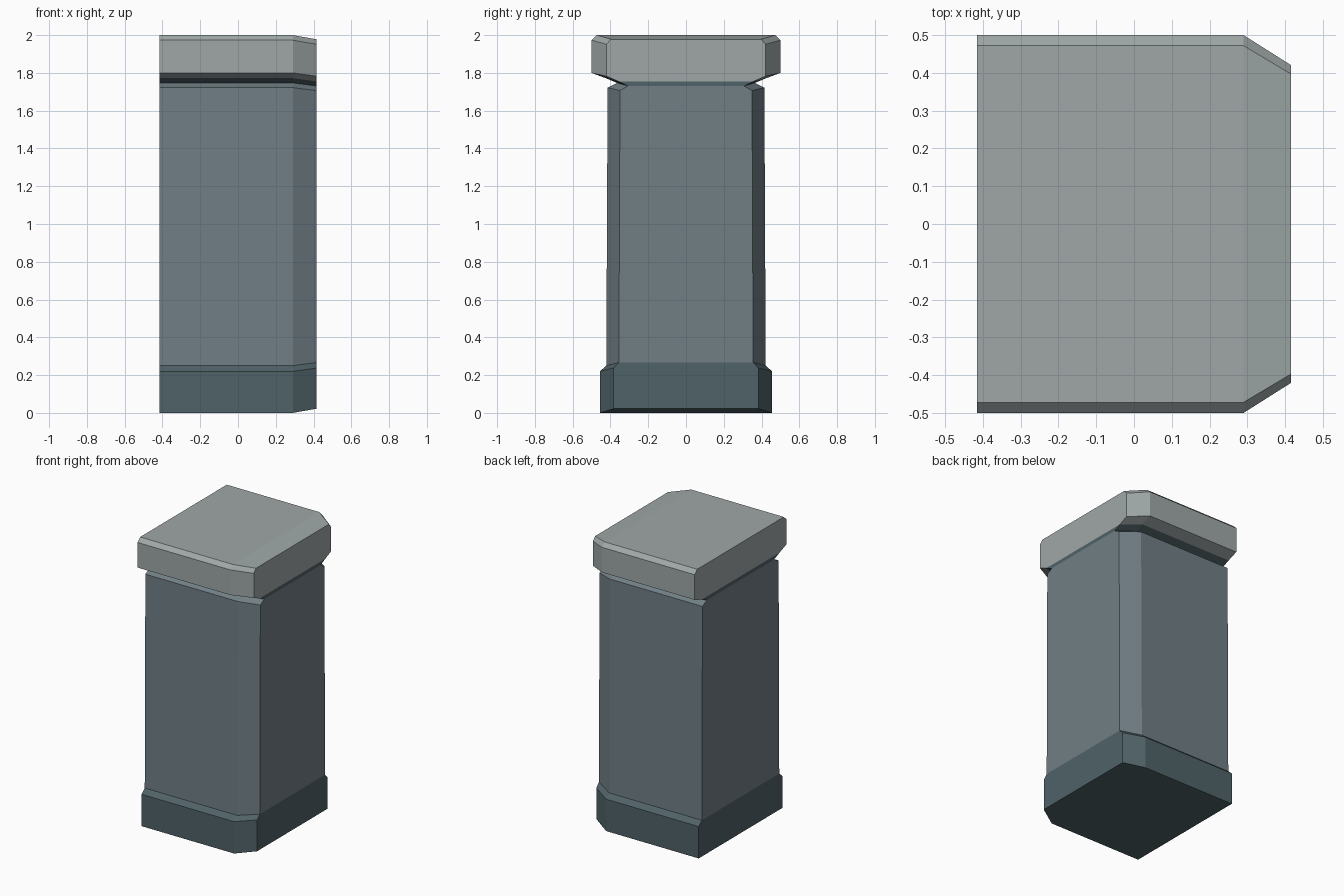
import bpy, bmesh

if "Cube" in bpy.data.objects:
    bpy.data.objects.remove(bpy.data.objects["Cube"])

# Lengthwise stations: (x, y scale, z scale about z = 1); the +x end tapers
STATIONS = [(-0.416, 1, 1), (0.29, 1, 1), (0.415, 0.842, 0.978)]


def material(name, rgb):
    m = bpy.data.materials.new(name)
    m.diffuse_color = (*rgb, 1)
    m.use_nodes = True
    m.node_tree.nodes["Principled BSDF"].inputs["Base Color"].default_value = m.diffuse_color
    return m


def wall_part(name, half, mat, close_bottom=False, close_top=False):
    """Mirror a (half width, z) profile and loft it along x."""
    outline = half + [(-y, z) for y, z in reversed(half)]
    n, h = len(outline), len(half)
    bm = bmesh.new()
    rings = [[bm.verts.new((x, y * sy, 1 + (z - 1) * sz)) for y, z in outline]
             for x, sy, sz in STATIONS]
    for a, b in zip(rings, rings[1:]):
        for i in range(n):
            # skip joints buried between stacked parts
            if (i == h - 1 and not close_top) or (i == n - 1 and not close_bottom):
                continue
            j = (i + 1) % n
            bm.faces.new((a[i], b[i], b[j], a[j]))
    bm.faces.new(rings[0])
    bm.faces.new(rings[-1][::-1])
    bmesh.ops.recalc_face_normals(bm, faces=bm.faces)
    # make sure the shell faces outward
    bm.faces.ensure_lookup_table()
    if bm.faces[-1].normal.x < 0:
        bmesh.ops.reverse_faces(bm, faces=bm.faces)
    me = bpy.data.meshes.new(name)
    bm.to_mesh(me)
    bm.free()
    me.materials.append(mat)
    ob = bpy.data.objects.new(name, me)
    bpy.context.collection.objects.link(ob)


pale = material("pale_stone", (0.35, 0.39, 0.39))
slate = material("slate", (0.165, 0.212, 0.235))
dark = material("dark_slate", (0.08, 0.122, 0.138))

# Plinth with sloped top edge
wall_part("base", [(0.456, 0), (0.456, 0.22), (0.422, 0.25)], dark, close_bottom=True)
# Main wall, narrowing slightly upward
wall_part("wall_body", [(0.422, 0.25), (0.415, 1.722), (0.365, 1.747)], slate)
# Undercut neck
wall_part("neck", [(0.365, 1.747), (0.425, 1.772)], dark)
# Coping with bevelled edges
wall_part("cap", [(0.425, 1.772), (0.5, 1.80), (0.5, 1.973), (0.472, 2)], pale, close_top=True)
